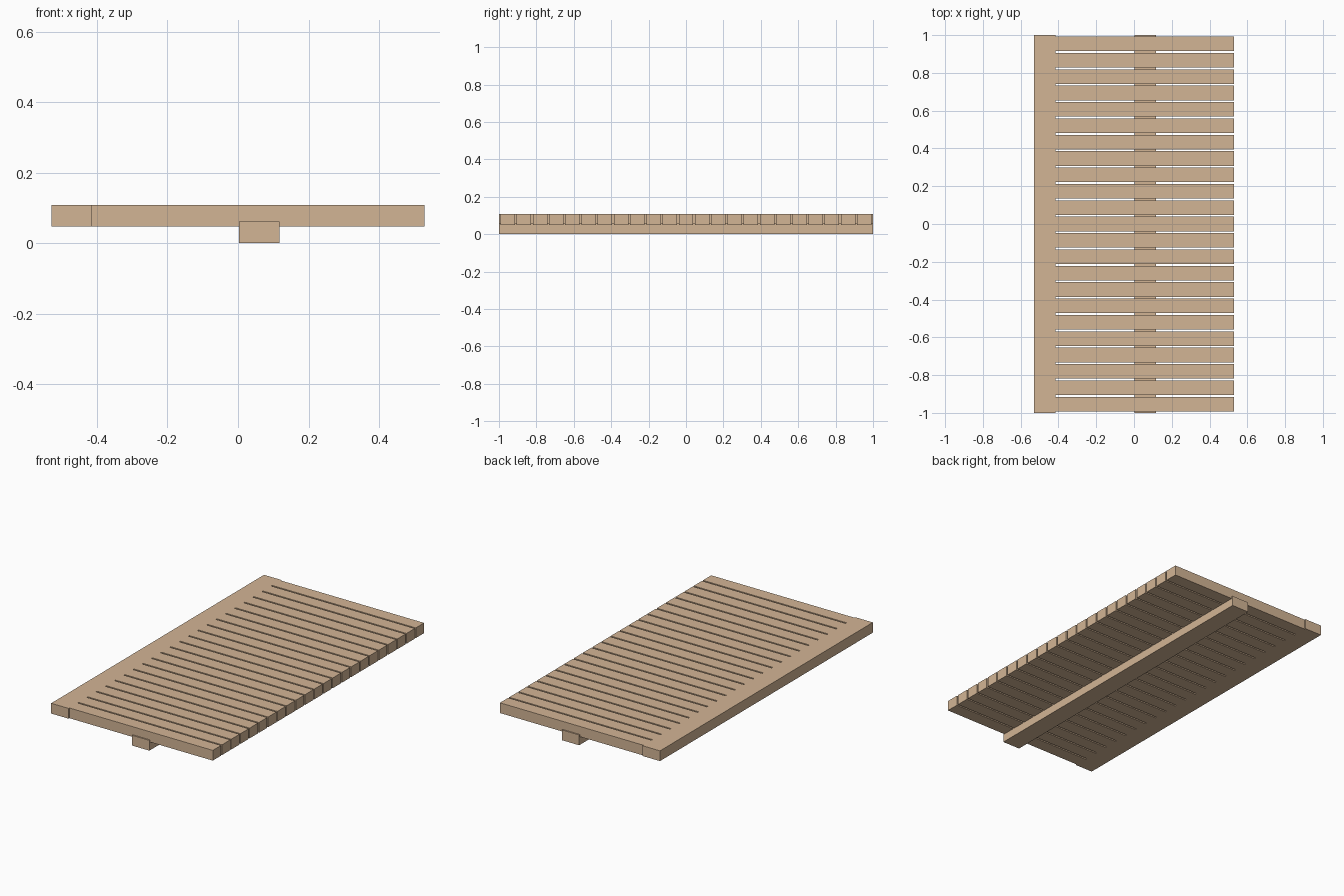
import bpy

if "Cube" in bpy.data.objects:
    bpy.data.objects.remove(bpy.data.objects["Cube"])

wood = bpy.data.materials.new("wood")
wood.diffuse_color = (0.65, 0.46, 0.30, 1)
wood.use_nodes = True
wood.node_tree.nodes["Principled BSDF"].inputs["Base Color"].default_value = wood.diffuse_color


def box(name, x, y, z):
    """Box from (min, max) ranges on each axis."""
    bpy.ops.mesh.primitive_cube_add(size=1)
    ob = bpy.context.object
    ob.name = name
    for v in ob.data.vertices:
        v.co = [r[0] if c < 0 else r[1] for c, r in zip(v.co, (x, y, z))]
    ob.data.materials.append(wood)
    return ob


TOP = (0.048, 0.109)

# Side rail joining the slat ends
box("side_rail", (-0.529, -0.415), (-1, 1), TOP)

# Support beam underneath, slightly let into the slats
box("support_beam", (0.003, 0.117), (-1, 1), (0, 0.061))

# Row of evenly spaced slats
COUNT, PITCH, WIDTH = 23, 0.0867, 0.0775
for i in range(COUNT):
    y = (i - (COUNT - 1) / 2) * PITCH
    box(f"slat_{i + 1}", (-0.415, 0.529), (y - WIDTH / 2, y + WIDTH / 2), TOP)
